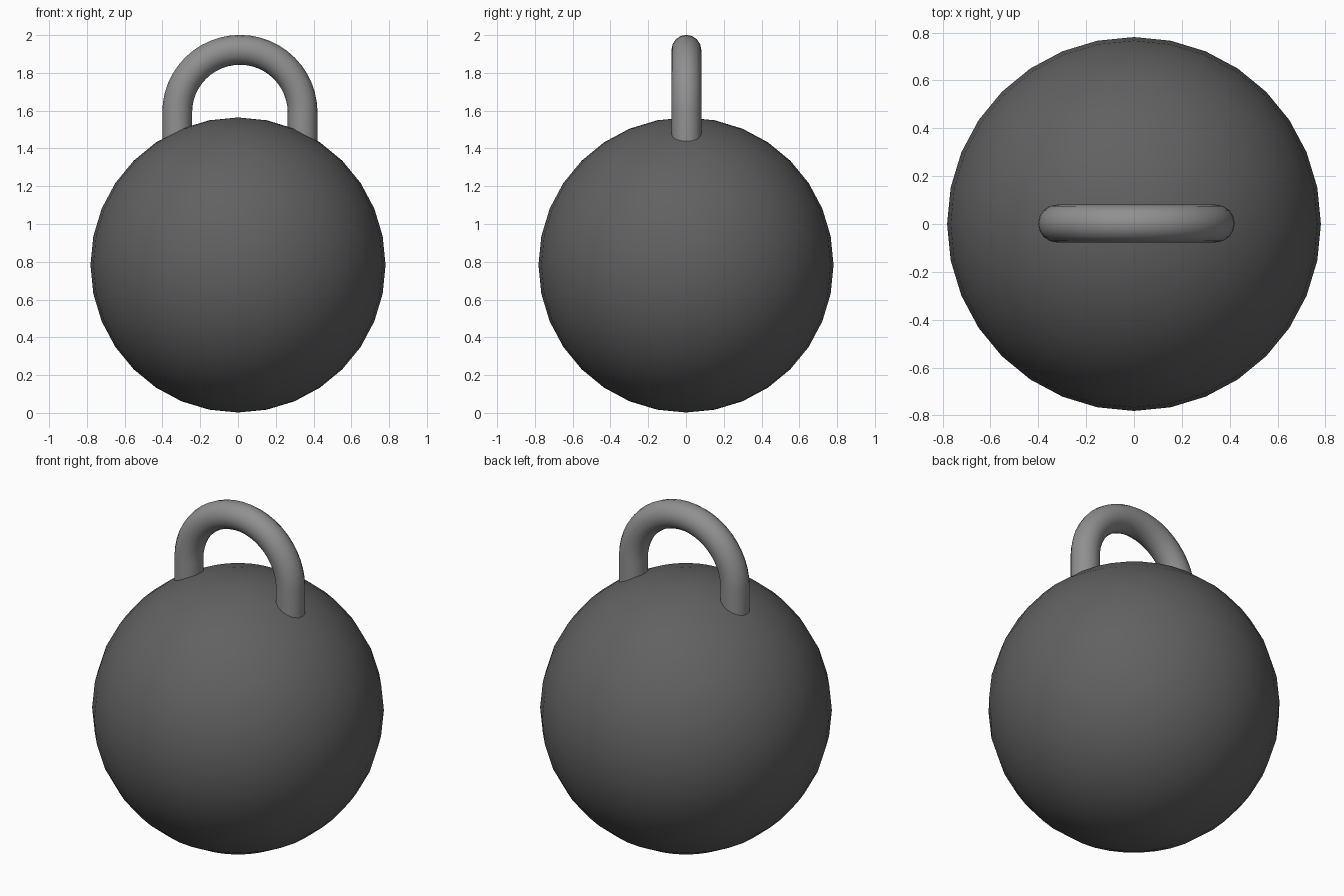
import bpy
from math import pi, cos, sin, radians

if "Cube" in bpy.data.objects:
    bpy.data.objects.remove(bpy.data.objects["Cube"])


def grey(name, value):
    mat = bpy.data.materials.new(name)
    mat.diffuse_color = (value, value, value, 1)
    mat.use_nodes = True
    mat.node_tree.nodes["Principled BSDF"].inputs["Base Color"].default_value = mat.diffuse_color
    return mat


def finish(obj, name, mat):
    obj.name = name
    obj.data.materials.append(mat)
    bpy.ops.object.select_all(action='DESELECT')
    obj.select_set(True)
    bpy.context.view_layer.objects.active = obj
    if obj.type == 'CURVE':
        bpy.ops.object.convert(target='MESH')
    bpy.ops.object.shade_smooth_by_angle(angle=radians(40))


# heavy ball
bpy.ops.mesh.primitive_uv_sphere_add(segments=32, ring_count=16, radius=0.781,
                                     location=(0, 0, 0.783))
finish(bpy.context.object, "ball", grey("dark_iron", 0.12))

# arched handle: straight legs sunk into the ball, joined by a half circle
cx, cy, cz, arch, tube = 0.01, 0.002, 1.59, 0.332, 0.079
steps = 24
path = [(cx - arch, cy, 1.38)]
path += [(cx - arch * cos(pi * i / steps), cy, cz + arch * sin(pi * i / steps))
         for i in range(steps + 1)]
path.append((cx + arch, cy, 1.38))

curve = bpy.data.curves.new("handle", 'CURVE')
curve.dimensions = '3D'
curve.bevel_depth = tube
curve.bevel_resolution = 6
curve.use_fill_caps = True
spline = curve.splines.new('POLY')
spline.points.add(len(path) - 1)
for point, co in zip(spline.points, path):
    point.co = (*co, 1)
handle = bpy.data.objects.new("handle", curve)
bpy.context.collection.objects.link(handle)
finish(handle, "handle", grey("iron", 0.28))
